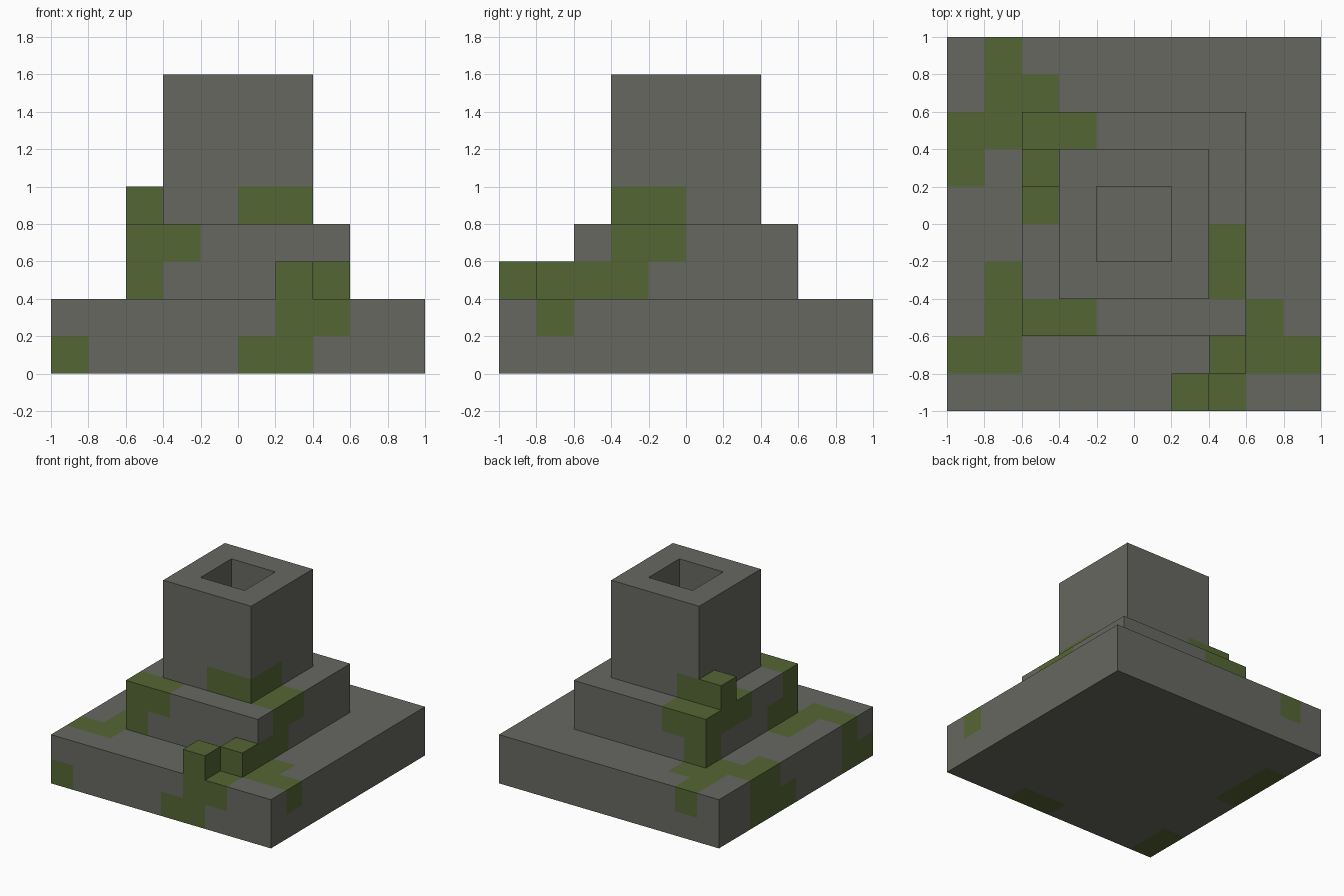
import bpy
import bmesh
import math
from itertools import product
from mathutils import Vector

if "Cube" in bpy.data.objects:
    bpy.data.objects.remove(bpy.data.objects["Cube"], do_unlink=True)

CELL = 0.2
ORIGIN = Vector((-1, -1, 0))


def make_material(name, colour):
    mat = bpy.data.materials.new(name)
    mat.use_nodes = True
    mat.diffuse_color = (*colour, 1)
    bsdf = next(n for n in mat.node_tree.nodes if n.type == 'BSDF_PRINCIPLED')
    bsdf.inputs["Base Color"].default_value = (*colour, 1)
    return mat


materials = [make_material("grey stone", (0.136, 0.136, 0.12)),
             make_material("green moss", (0.091, 0.133, 0.034))]


def block(xs, ys, zs):
    """Set of cells filling a box given by half-open cell ranges."""
    return set(product(range(*xs), range(*ys), range(*zs)))


def square(inset, zs):
    """Box of cells inset evenly from the sides of the footprint."""
    return block((inset, 10 - inset), (inset, 10 - inset), zs)


# Stone tiers, hollow tower and raised moss lumps
parts = {
    "base_slab": square(0, (0, 2)),
    "middle_tier": square(2, (2, 4)),
    "hollow_tower": square(3, (4, 8)) - square(4, (4, 8)),
    "moss_lump_front": {(6, 0, 2)},
    "moss_lump_corner": {(7, 1, 2)},
    "moss_lump_back": {(2, 6, 4)},
}
solid = set().union(*parts.values())

# Mossy cells as runs: layer -> (x, y, cells along x, cells along y)
moss_runs = [
    # foot of the base
    [(0, 0, 1, 2), (0, 5, 1, 3), (5, 0, 2, 1)],
    # top of the base
    [(6, 0, 2, 1), (0, 1, 2, 1), (1, 2, 1, 2), (8, 1, 2, 1), (8, 2, 1, 1),
     (0, 6, 1, 2), (1, 7, 1, 3), (2, 8, 1, 1)],
    # foot of the middle tier, with two lumps
    [(6, 0, 1, 1), (7, 1, 1, 3), (2, 2, 1, 2), (2, 7, 1, 1)],
    # top of the middle tier
    [(2, 2, 2, 1), (7, 3, 1, 2), (2, 5, 1, 3), (3, 7, 1, 1)],
    # foot of the tower, with one lump
    [(5, 3, 2, 1), (6, 4, 1, 1), (2, 6, 2, 1)],
]
moss = set()
for layer, runs in enumerate(moss_runs):
    for x, y, nx, ny in runs:
        moss |= block((x, x + nx), (y, y + ny), (layer, layer + 1))


def build_part(name, cells):
    """Skin the exposed sides of the cells, then merge flat areas by colour."""
    bm = bmesh.new()
    corners = {}

    def vert(p):
        key = tuple(round(c) for c in p)
        if key not in corners:
            corners[key] = bm.verts.new(ORIGIN + CELL * Vector(key))
        return corners[key]

    for cell in sorted(cells):
        centre = Vector(cell) + Vector((0.5, 0.5, 0.5))
        for axis, sign in product(range(3), (-1, 1)):
            n = Vector((0, 0, 0))
            n[axis] = sign
            if tuple(int(c) for c in Vector(cell) + n) in solid:
                continue
            u = Vector((0, 0, 0))
            u[(axis + 1) % 3] = 1
            v = n.cross(u)
            quad = [centre + (n + a * u + b * v) / 2
                    for a, b in ((-1, -1), (1, -1), (1, 1), (-1, 1))]
            face = bm.faces.new([vert(p) for p in quad])
            face.material_index = int(cell in moss)

    bmesh.ops.dissolve_limit(bm, angle_limit=math.radians(1),
                             verts=bm.verts[:], edges=bm.edges[:],
                             delimit={'MATERIAL'})
    mesh = bpy.data.meshes.new(name)
    bm.to_mesh(mesh)
    bm.free()
    for mat in materials:
        mesh.materials.append(mat)
    bpy.context.collection.objects.link(bpy.data.objects.new(name, mesh))


for part_name, part_cells in parts.items():
    build_part(part_name, part_cells)
